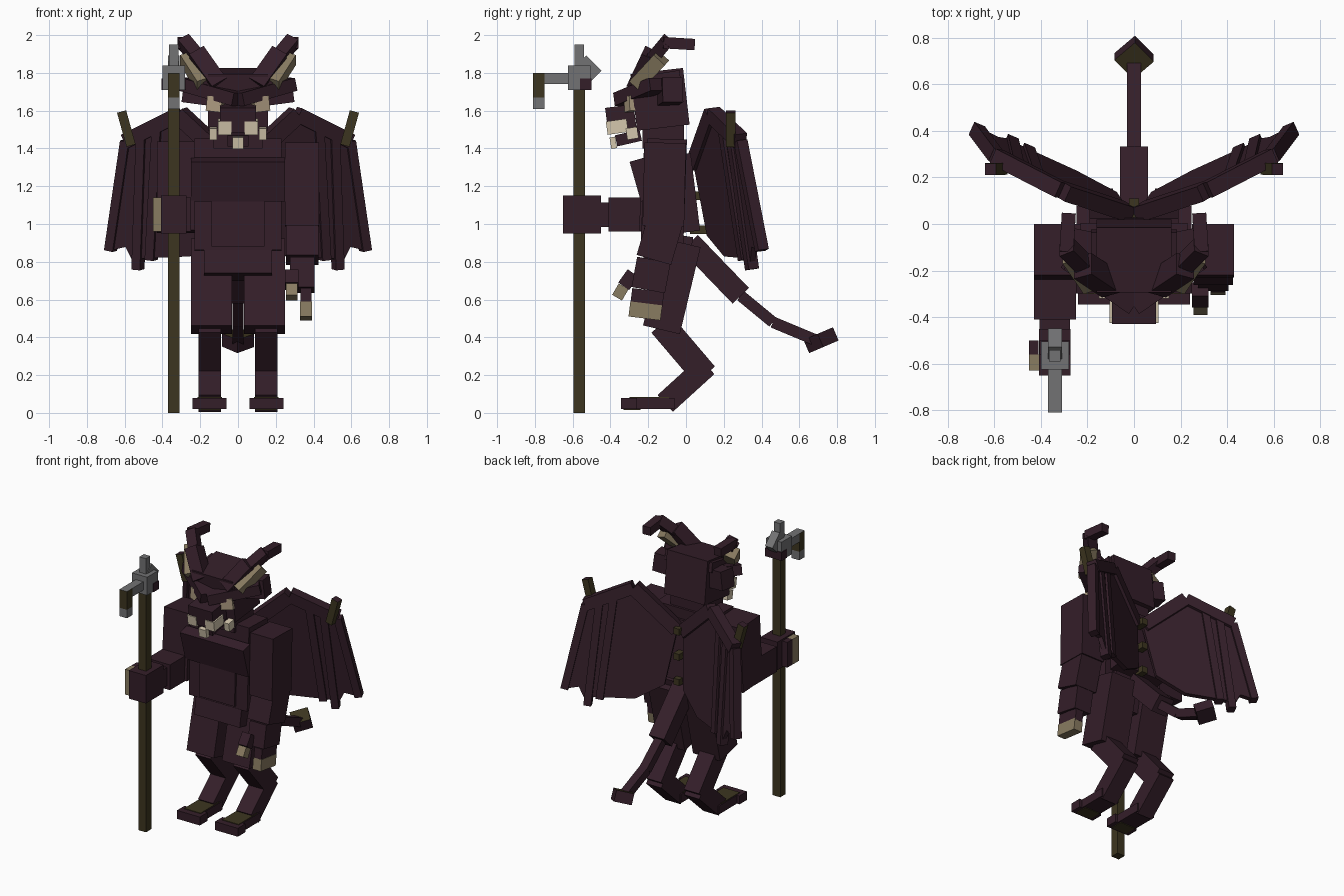
import bpy, bmesh
from mathutils import Vector, Matrix

default_cube = bpy.data.objects.get("Cube")
if default_cube:
    bpy.data.objects.remove(default_cube)


def material(name, red, green, blue):
    mat = bpy.data.materials.new(name)
    mat.use_nodes = True
    colour = (red, green, blue, 1)
    mat.diffuse_color = colour
    mat.node_tree.nodes["Principled BSDF"].inputs["Base Color"].default_value = colour
    return mat


HIDE = material("dark maroon hide", .034, .013, .022)
OLIVE = material("dark olive wood", .046, .036, .014)
TAN = material("tan claw", .25, .2, .12)
EYE = material("sallow eye", .42, .33, .22)
BONE = material("pale bone", .66, .57, .42)
STEEL = material("grey steel", .17, .17, .175)
ACROSS = Vector((1, 0, 0))
UP = Vector((0, 0, 1))
SIDES = {"left": Vector((1, 1, 1)), "right": Vector((-1, 1, 1))}


def finish(name, bm, mat):
    bmesh.ops.recalc_face_normals(bm, faces=bm.faces)
    mesh = bpy.data.meshes.new(name)
    bm.to_mesh(mesh)
    bm.free()
    mesh.materials.append(mat)
    part = bpy.data.objects.new(name, mesh)
    bpy.context.collection.objects.link(part)
    return part


def beam(name, start, end, wide, deep=None, mat=HIDE, side=ACROSS):
    """Box running from start to end, wide along side, square unless deep is given."""
    start, end = Vector(start), Vector(end)
    along = (end - start).normalized()
    across = (side - along * along.dot(side)).normalized()
    turn = Matrix((across, along.cross(across), along)).transposed().to_4x4()
    size = Matrix.Diagonal((wide, deep or wide, (end - start).length, 1))
    bm = bmesh.new()
    bmesh.ops.create_cube(bm, size=1)
    bm.transform(Matrix.Translation((start + end) / 2) @ turn @ size)
    return finish(name, bm, mat)


def limb(name, start, end, wide, deep=None, mat=HIDE, x=0):
    """Beam in a plane of constant x, with its ends given as (y, z)."""
    return beam(name, (x, *start), (x, *end), wide, deep, mat)


def pair(name, start, end, wide, deep=None, mat=HIDE, side=ACROSS):
    """The same beam on the left and, mirrored, on the right."""
    for label, mirror in SIDES.items():
        beam(f"{label}_{name}", Vector(start) * mirror, Vector(end) * mirror,
             wide, deep, mat, side * mirror)


def paint(part, mat, rule):
    """Give a second colour to the faces whose normal meets the rule."""
    part.data.materials.append(mat)
    for face in part.data.polygons:
        face.material_index = int(rule(face.normal))


# Torso
limb("torso", (-.1, 1.45), (-.12, .86), wide=.46, deep=.21)
limb("chest_plate", (-.26, 1.34), (-.2, 1.13), wide=.5, deep=.08)
limb("belly", (-.19, 1.15), (-.2, .88), wide=.28, deep=.08)
limb("back", (-.02, 1.37), (.03, .96), wide=.38, deep=.09)
limb("pelvis", (-.08, .95), (-.12, .72), wide=.36, deep=.24)
limb("neck", (-.12, 1.4), (-.12, 1.55), wide=.26, deep=.22)
for row in range(3):
    height = .97 + row * .18
    limb(f"spine_nub_{row}", (.02, height), (.11, height), wide=.045, mat=OLIVE)

# Head
limb("head", (-.12, 1.51), (-.155, 1.81), wide=.32, deep=.28)
limb("skull_cap", (-.27, 1.74), (-.03, 1.78), wide=.37, deep=.07)
limb("snout", (-.27, 1.57), (-.42, 1.55), wide=.19, deep=.13)
limb("lower_jaw", (-.24, 1.47), (-.37, 1.44), wide=.11, deep=.06)
limb("chin_tooth", (-.38, 1.4), (-.39, 1.46), wide=.06, deep=.03, mat=BONE)
pair("brow", (0, -.34, 1.66), (.28, -.15, 1.74), wide=.07, deep=.1, side=UP)
pair("eye", (.08, -.31, 1.63), (.16, -.28, 1.64), wide=.08, deep=.04, mat=EYE, side=UP)
pair("upper_tooth", (.07, -.36, 1.48), (.07, -.37, 1.55), wide=.07, deep=.11, mat=BONE)
pair("cheek_tooth", (.13, -.28, 1.45), (.13, -.29, 1.51), wide=.04, deep=.06, mat=BONE)
pair("ear", (.13, -.1, 1.69), (.28, -.07, 1.71), wide=.13, deep=.11, side=UP)

# Horns
pair("horn_base", (.1, -.26, 1.73), (.22, -.18, 1.9), wide=.09, deep=.1)
pair("horn_ridge", (.18, -.26, 1.74), (.27, -.13, 1.88), wide=.08, deep=.08, mat=TAN)
pair("horn_middle", (.19, -.2, 1.85), (.29, -.1, 1.97), wide=.07)
pair("horn_tip", (.29, -.12, 1.96), (.28, .045, 1.95), wide=.06)

# Legs and feet
pair("thigh", (.14, -.02, .9), (.14, -.13, .44), wide=.215, deep=.2)
pair("shin", (.15, -.13, .47), (.15, .1, .2), wide=.12, deep=.14)
pair("ankle", (.15, .11, .25), (.15, -.11, .05), wide=.12)
pair("foot", (.15, -.33, .05), (.15, -.06, .05), wide=.14, deep=.06)
pair("foot_pad", (.15, -.3, .08), (.15, -.09, .08), wide=.13, deep=.009, mat=OLIVE)
pair("sole", (.15, -.33, .02), (.15, -.24, .02), wide=.12, deep=.009, mat=OLIVE)
for toe, x in {"inner_toe": .09, "middle_toe": .15, "outer_toe": .21}.items():
    pair(toe, (x, -.345, .05), (x, -.26, .05), wide=.06)

# Tail
bend, tail_end = (.29, .62), (.46, .48)
limb("tail_root", (.02, .9), bend, wide=.12)
limb("tail_middle", bend, tail_end, wide=.06)
limb("tail_end", tail_end, (.7, .38), wide=.06)
tip = beam("tail_tip", (0, .73, .35), (0, .7, .42), wide=.12, side=Vector((1, 1, 0)))
paint(tip, OLIVE, lambda normal: normal.z > .7)

# Lowered left arm
elbow, wrist, knuckle, thumb = (-.1, 1.05), (-.17, .81), (-.2, .65), (-.33, .67)
limb("left_upper_arm", (-.11, 1.43), (-.12, .99), wide=.18, deep=.22, x=.34)
limb("left_forearm", elbow, wrist, wide=.17, deep=.19, x=.34)
limb("left_hand", wrist, knuckle, wide=.13, deep=.18, x=.34)
limb("left_fingers", knuckle, (-.21, .57), wide=.06, deep=.17, x=.36)
limb("left_finger_claws", (-.21, .58), (-.22, .5), wide=.065, deep=.17, mat=TAN, x=.36)
limb("left_thumb", (-.28, .74), thumb, wide=.07, x=.285)
limb("left_thumb_claw", thumb, (-.365, .61), wide=.06, mat=TAN, x=.285)

# Raised right arm
REACH = 1.05
limb("right_upper_arm", (-.11, 1.43), (-.14, .96), wide=.2, deep=.22, x=-.33)
limb("right_forearm", (-.41, REACH), (-.08, REACH), wide=.18, x=-.34)
limb("right_wrist", (-.47, REACH), (-.38, REACH), wide=.13, x=-.34)
limb("right_hand", (-.65, REACH), (-.45, REACH), wide=.135, deep=.2, x=-.34)
limb("right_fingers", (-.56, REACH), (-.5, REACH), wide=.04, deep=.18, x=-.43)
limb("right_finger_claws", (-.63, REACH), (-.56, REACH), wide=.045, deep=.18, mat=TAN, x=-.428)

# Staff and its pick head
SHAFT, HOOK, STAFF_X = -.565, -.78, -.34
limb("staff", (SHAFT, 0), (SHAFT, 1.8), wide=.06, mat=OLIVE, x=STAFF_X)
limb("pick_socket", (SHAFT, 1.71), (SHAFT, 1.84), wide=.12, mat=STEEL, x=STAFF_X)
limb("pick_spike", (SHAFT, 1.8), (SHAFT, 1.95), wide=.05, mat=STEEL, x=STAFF_X)
limb("pick_arm", (SHAFT, 1.77), (-.75, 1.77), wide=.06, mat=STEEL, x=STAFF_X)
grip = limb("pick_grip", (HOOK, 1.67), (HOOK, 1.8), wide=.06, mat=OLIVE, x=STAFF_X)
paint(grip, STEEL, lambda normal: normal.z > .9)
limb("pick_point", (HOOK, 1.67), (HOOK, 1.61), wide=.06, mat=STEEL, x=STAFF_X)
limb("pick_blade", (-.56, 1.86), (-.48, 1.78), wide=.06, deep=.09, mat=STEEL, x=STAFF_X)
limb("pick_binding", (-.53, 1.71), (-.53, 1.77), wide=.13, deep=.06, x=STAFF_X)

# Wings: each lies on one slanted plane
ROOT, BEND, WRIST = Vector((.03, 1.32)), Vector((.31, 1.58)), Vector((.59, 1.44))
TIPS = {"outer_finger": (.675, .86), "middle_finger": (.53, .76), "inner_finger": (.46, .81)}
OUTLINE = [ROOT, BEND, WRIST, TIPS["outer_finger"], (.59, .88), TIPS["middle_finger"],
           (.5, .82), (.25, .83), (.08, .94)]

for label, mirror in SIDES.items():
    def on_wing(point):
        x, z = point
        return Vector((x, .21 + .45 * x - .13 * z, z)) * mirror

    normal = (Vector((-.45, 1, .13)) * mirror).normalized()
    bm = bmesh.new()
    bm.faces.new([bm.verts.new(on_wing(point)) for point in OUTLINE])
    membrane = finish(f"{label}_wing_membrane", bm, HIDE)
    solid = membrane.modifiers.new("thickness", "SOLIDIFY")
    solid.thickness = .03
    solid.offset = 0

    # Bones, with the fingers spread along the outer arm
    beam(f"{label}_wing_shoulder", on_wing(ROOT), on_wing(BEND), wide=.07, deep=.09, side=normal)
    beam(f"{label}_wing_arm", on_wing(BEND), on_wing(WRIST), wide=.07, deep=.08, side=normal)
    for step, (finger, end) in enumerate(TIPS.items()):
        start = WRIST.lerp(BEND, step * .3)
        beam(f"{label}_wing_{finger}", on_wing(start), on_wing(end), wide=.06, deep=.05, side=normal)
    claw = beam(f"{label}_wing_claw", on_wing((.55, 1.42)) - normal * .04,
                on_wing((.6, 1.6)) - normal * .04, wide=.05, mat=OLIVE)
    paint(claw, HIDE, lambda facing: facing.z > .8)
